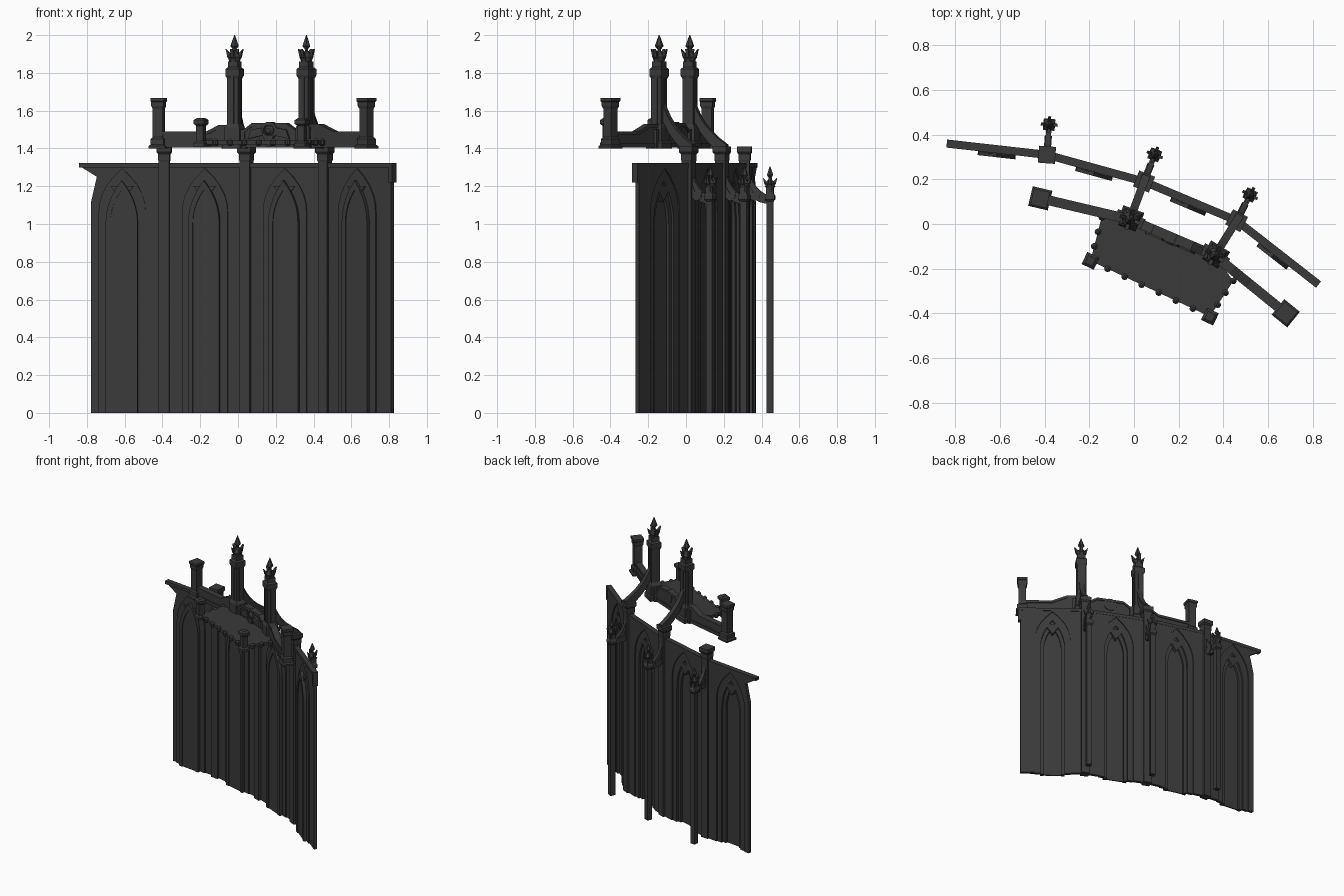
import bpy, bmesh, math
from mathutils import Matrix, Vector

cube = bpy.data.objects.get("Cube")
if cube:
    bpy.data.objects.remove(cube)

stone = bpy.data.materials.new("dark stone")
stone.use_nodes = True
colour = (0.042, 0.042, 0.042, 1)
stone.diffuse_color = colour
stone.node_tree.nodes["Principled BSDF"].inputs["Base Color"].default_value = colour


def finish(name, bm):
    bmesh.ops.recalc_face_normals(bm, faces=bm.faces)
    mesh = bpy.data.meshes.new(name)
    bm.to_mesh(mesh)
    bm.free()
    mesh.materials.append(stone)
    obj = bpy.data.objects.new(name, mesh)
    bpy.context.collection.objects.link(obj)
    return obj


def solid(name, points, push, frame=Matrix()):
    """Extrude a flat outline along a vector."""
    bm = bmesh.new()
    face = bm.faces.new([bm.verts.new(p) for p in points])
    new = bmesh.ops.extrude_face_region(bm, geom=[face], use_keep_orig=True)["geom"]
    bmesh.ops.translate(bm, vec=push, verts=[v for v in new if isinstance(v, bmesh.types.BMVert)])
    bm.transform(frame)
    return finish(name, bm)


def prism(name, outline, y0, y1, frame):
    return solid(name, [(x, y0, z) for x, z in outline], (0, y1 - y0, 0), frame)


def turned(name, profile, frame, sides=4):
    """Stack of regular rings; with four sides the radii are half widths."""
    bm = bmesh.new()
    grow = 1 / math.cos(math.pi / sides)
    rings = []
    for r, z in profile:
        angles = [(i + 0.5) * math.tau / sides for i in range(sides)]
        rings.append([bm.verts.new((r * grow * math.cos(a), r * grow * math.sin(a), z)) for a in angles])
    for low, high in zip(rings, rings[1:]):
        for i in range(sides):
            j = (i + 1) % sides
            bm.faces.new((low[i], low[j], high[j], high[i]))
    bm.faces.new(rings[0])
    bm.faces.new(rings[-1])
    bm.transform(frame)
    return finish(name, bm)


def along(a, b, origin=None):
    """Frame with x from a to b, y to the back and z up."""
    t = (Vector(b) - Vector(a)).normalized()
    o = Vector(a) if origin is None else Vector(origin)
    turn = Matrix.Rotation(math.atan2(t.y, t.x), 4, "Z")
    return Matrix.Translation((o.x, o.y, 0)) @ turn


def arch(half, spring, apex, steps=5):
    """Pointed arch outline from the lower left to the lower right."""
    left = [(-half, 0)]
    for i in range(steps + 1):
        u = i / steps
        left.append((-half * (1 - u ** 2.2), spring + (apex - spring) * u))
    return left + [(-x, z) for x, z in reversed(left[:-1])]


def bezier(a, b, c, steps=6):
    a, b, c = Vector(a), Vector(b), Vector(c)
    return [tuple(a * (1 - u) ** 2 + b * 2 * u * (1 - u) + c * u * u)
            for u in (i / steps for i in range(steps + 1))]


def pinnacle(name, z, s, frame):
    """Leafy crown with a pointed finial, s is its height."""
    turned(name + "_crown", [(0.16 * s, z), (0.16 * s, z + 0.2 * s), (0.2 * s, z + 0.32 * s),
                             (0.06 * s, z + 0.5 * s)], frame, 8)
    turned(name + "_finial", [(0.04 * s, z + 0.4 * s), (0.05 * s, z + 0.56 * s),
                              (0.12 * s, z + 0.66 * s), (0.002, z + s)], frame, 6)
    leaf = [(0.1 * s, z + 0.2 * s), (0.22 * s, z + 0.3 * s), (0.28 * s, z + 0.56 * s), (0.14 * s, z + 0.42 * s)]
    for i in range(4):
        prism(name + "_leaf", leaf, -0.05 * s, 0.05 * s, frame @ Matrix.Rotation(i * math.pi / 2, 4, "Z"))


# Curved wall in four straight bays
wall = [(-0.835, 0.36), (-0.39, 0.31), (0.045, 0.19), (0.46, 0.015), (0.815, -0.262)]
for i, (a, b) in enumerate(zip(wall, wall[1:])):
    mid = (Vector(a) + Vector(b)) / 2
    half = (Vector(b) - Vector(a)).length / 2
    frame = along(a, b, mid)
    outer, middle, inner = arch(0.125, 1.06, 1.295), arch(0.085, 1.0, 1.23), arch(0.06, 1.0, 1.18)
    left = [(-half, 0), (-half, 1.31)]
    if i == 0:  # free end narrows below a bracket
        left = [(-0.165, 0), (-0.165, 1.12), (-0.135, 1.25), (-half, 1.305), (-half, 1.31)]
    prism("bay_frame", left + [(half, 1.31), (half, 0)] + outer[::-1], -0.006, 0.016, frame)
    prism("outer_arch", outer + middle[::-1], -0.014, 0.008, frame)
    prism("inner_arch", middle + inner[::-1], -0.036, -0.006, frame)
    prism("niche_panel", inner, -0.03, -0.022, frame)
    prism("niche_cusp", [(-0.06, 1.2), (0.06, 1.2), (0, 1.12)], -0.022, 0.008, frame)
    prism("cornice", [(-half - 0.004, 1.3), (half + 0.004, 1.3), (half + 0.004, 1.322), (-half - 0.004, 1.322)],
          -0.018, 0.018, frame)
    if i == 3:
        prism("cornice_end", [(half - 0.01, 1.22), (half + 0.015, 1.22), (half + 0.015, 1.322),
                              (half - 0.01, 1.322)], -0.018, 0.018, frame)

# Buttress line behind each wall joint
feet = [(-0.38, 0.445), (0.093, 0.31), (0.52, 0.13)]
for joint, foot in zip(wall[1:4], feet):
    frame = along(joint, foot)
    reach = (Vector(foot) - Vector(joint)).length
    turned("wall_pier", [(0.028, 0), (0.028, 1.33), (0.031, 1.34), (0.031, 1.37), (0.038, 1.38),
                         (0.038, 1.41)], frame)
    prism("small_flyer", bezier((0.02, 1.29), (0.05, 1.17), (reach, 1.15))
          + bezier((reach, 1.11), (0.04, 1.1), (0.02, 1.2)), -0.012, 0.012, frame)
    prism("flyer_hook", bezier((0.03, 1.2), (0.05, 1.14), (0.085, 1.17))
          + bezier((0.08, 1.14), (0.05, 1.1), (0.02, 1.15)), -0.016, 0.016, frame)
    base = along(joint, foot, foot)
    turned("buttress_column", [(0.018, 0), (0.018, 1.12), (0.026, 1.13), (0.026, 1.15), (0.02, 1.16),
                               (0.02, 1.19), (0.026, 1.2)], base)
    pinnacle("column_spire", 1.17, 0.135, base)

# Upper parapet between end posts and towers
walk = [(-0.42, 0.115), (-0.018, 0.02), (0.362, -0.142), (0.68, -0.4)]
for i, (a, b) in enumerate(zip(walk, walk[1:])):
    frame = along(a, b)
    n = (Vector(b) - Vector(a)).length
    tops = [[(0, 1.49), (n - 0.15, 1.49), (n - 0.08, 1.525), (n, 1.525)],
            [(0, 1.5), (0.06, 1.5), (0.11, 1.535), (n - 0.11, 1.535), (n - 0.06, 1.5), (n, 1.5)],
            [(0, 1.53), (0.1, 1.53), (0.2, 1.49), (n, 1.49)]][i]
    prism("parapet", [(0, 1.41)] + tops + [(n, 1.41)], -0.016, 0.016, frame)
    rail = tops + [(x, z - 0.018) for x, z in reversed(tops)]
    prism("parapet_rail", rail, -0.022, 0.022, frame)
    prism("parapet_plinth", [(0, 1.405), (n, 1.405), (n, 1.43), (0, 1.43)], -0.022, 0.022, frame)

# Round ornament on the middle of the parapet
centre = along(walk[1], walk[2], (Vector(walk[1]) + Vector(walk[2])) / 2)
facing = centre @ Matrix.Translation((0, 0, 1.495)) @ Matrix.Rotation(math.pi / 2, 4, "X")
turned("round_ornament", [(0.045, -0.02), (0.045, 0.026), (0.03, 0.026), (0.026, 0.018), (0.012, 0.034)], facing, 12)
for side in (-1, 1):
    prism("ornament_scroll", [(side * 0.04, 1.51), (side * 0.1, 1.5), (side * 0.12, 1.45), (side * 0.03, 1.47)],
          -0.03, -0.01, centre)
prism("ornament_pendant", [(-0.03, 1.47), (0.03, 1.47), (0.012, 1.41), (-0.012, 1.41)], -0.032, -0.01, centre)

# Square end posts
for a, b, p in ((walk[0], walk[1], walk[0]), (walk[2], walk[3], walk[3])):
    turned("end_post", [(0.045, 1.4), (0.045, 1.412), (0.036, 1.42), (0.036, 1.45), (0.027, 1.46), (0.027, 1.61),
                        (0.033, 1.625), (0.033, 1.645), (0.037, 1.65), (0.037, 1.667)], along(a, b, p))

# Towers with flying buttresses down to the wall
for tower, joint in zip(walk[1:3], wall[2:4]):
    frame = along(tower, joint)
    reach = (Vector(joint) - Vector(tower)).length + 0.03
    turned("tower_shaft", [(0.05, 1.4), (0.05, 1.43), (0.042, 1.44), (0.042, 1.51), (0.031, 1.53), (0.031, 1.77),
                           (0.038, 1.785), (0.038, 1.82), (0.028, 1.83), (0.028, 1.86)], frame)
    for side in (-1, 1):
        prism("tower_side_block", [(-0.025, 1.4), (0.025, 1.4), (0.025, 1.5), (-0.025, 1.5)],
              side * 0.03, side * 0.066, frame)
        for quarter in (0, 1):
            prism("tower_rib", [(-0.008, 1.53), (0.008, 1.53), (0.008, 1.78), (-0.008, 1.78)],
                  side * 0.03, side * 0.036, frame @ Matrix.Rotation(quarter * math.pi / 2, 4, "Z"))
    pinnacle("tower_pinnacle", 1.83, 0.17, frame)
    upper = bezier((0.025, 1.66), (0.06, 1.52), (reach, 1.42))
    lower = bezier((reach, 1.35), (0.07, 1.44), (0.025, 1.56))
    prism("big_flyer", upper + lower, -0.013, 0.013, frame)
    prism("flyer_coping", upper + [(x, z - 0.015) for x, z in reversed(upper)], -0.018, 0.018, frame)

# Balcony floor with corner posts and edge knobs
edge = [(-0.145, 0.03), (-0.195, -0.165), (0.34, -0.415), (0.445, -0.255)]
floor = edge + [(0.362, -0.142), (-0.018, 0.02)]
solid("balcony_floor", [(x, y, 1.42) for x, y in floor], (0, 0, 0.022))
for a, b, count in zip(edge, edge[1:], (3, 7, 3)):
    for k in range(count):
        p = Vector(a).lerp(Vector(b), k / count if a == edge[0] else (k + 1) / count)
        if (p - Vector(edge[1])).length > 0.03 and (p - Vector(edge[2])).length > 0.03:
            turned("edge_knob", [(0.006, 1.412), (0.014, 1.42), (0.014, 1.442), (0.005, 1.452)], along(a, b, p), 8)
for p in edge[1:3]:
    turned("balcony_post", [(0.03, 1.41), (0.03, 1.43), (0.02, 1.44), (0.02, 1.52), (0.03, 1.53), (0.03, 1.55),
                            (0.018, 1.56)], along(edge[1], edge[2], p))
